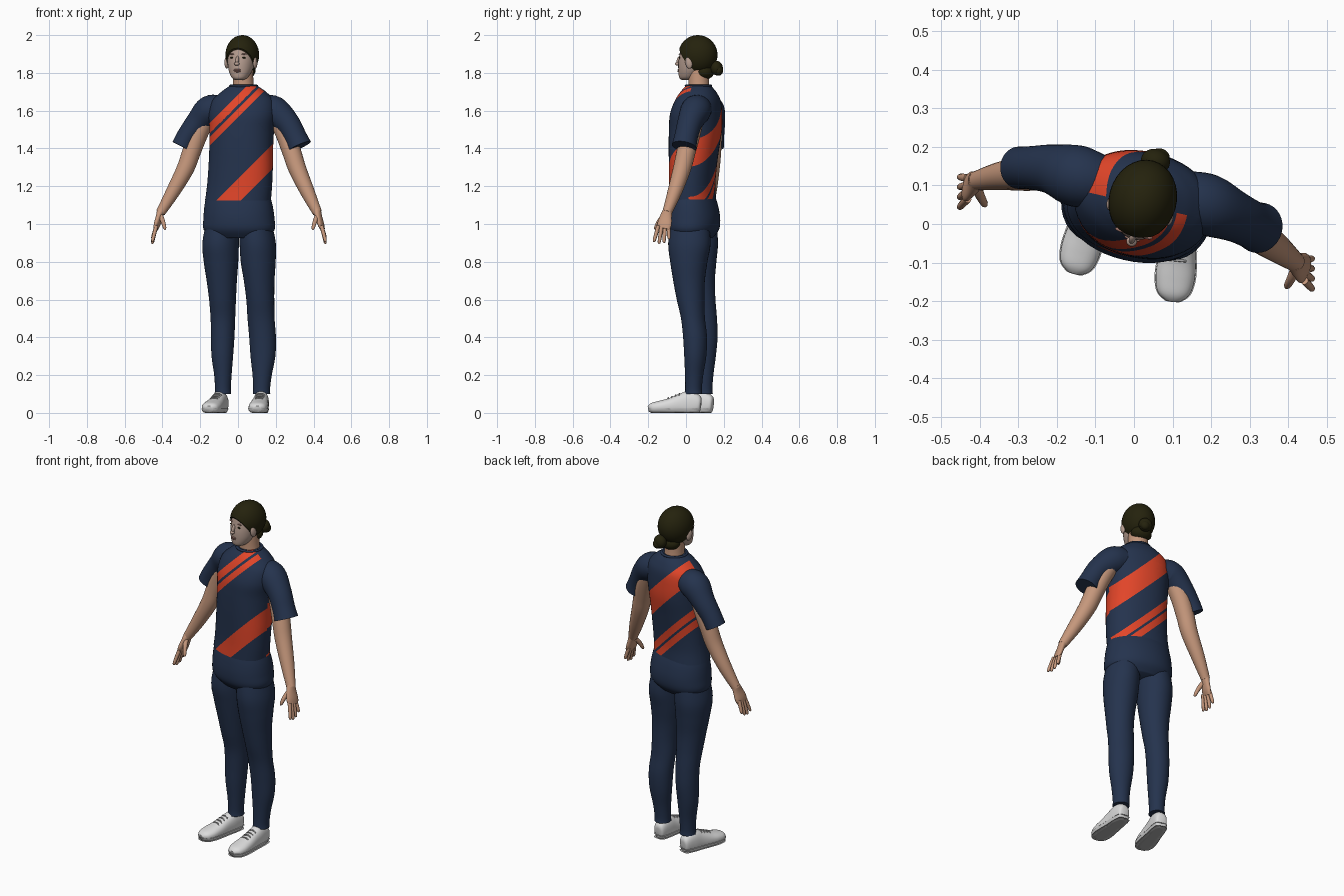
import bpy, bmesh, math
from mathutils import Vector, Matrix

if bpy.data.objects.get("Cube"):
    bpy.data.objects.remove(bpy.data.objects["Cube"])


def material(name, r, g, b):
    m = bpy.data.materials.new(name)
    m.use_nodes = True
    m.diffuse_color = (r, g, b, 1)
    m.node_tree.nodes["Principled BSDF"].inputs["Base Color"].default_value = (r, g, b, 1)
    return m


NAVY = material("navy cloth", .018, .033, .075)
RED = material("orange red stripe", .76, .06, .022)
SKIN = material("warm skin", .56, .31, .2)
FACE = material("pale face skin", .47, .34, .28)
HAIR = material("dark olive hair", .018, .016, .004)
WHITE = material("white shoe", .72, .72, .72)
GREY = material("grey sole and laces", .42, .42, .42)
LIPS = material("muted lips", .33, .17, .14)

YAW = math.radians(-13)
BACK = Vector((-math.sin(YAW), math.cos(YAW), 0))
UP = Vector((0, 0, 1))


def finish(name, bm, mats):
    bmesh.ops.recalc_face_normals(bm, faces=bm.faces)
    mesh = bpy.data.meshes.new(name)
    bm.to_mesh(mesh)
    bm.free()
    ob = bpy.data.objects.new(name, mesh)
    bpy.context.collection.objects.link(ob)
    for m in mats:
        mesh.materials.append(m)
    bpy.ops.object.select_all(action='DESELECT')
    ob.select_set(True)
    bpy.context.view_layer.objects.active = ob
    bpy.ops.object.shade_smooth_by_angle(angle=math.radians(50))
    return ob


def smooth_rows(rows, steps):
    """Run a smooth curve through the rows."""
    rows = [Vector(r) for r in rows]
    out = []
    for i in range(len(rows) - 1):
        p0, p1, p2, p3 = rows[max(i - 1, 0)], rows[i], rows[i + 1], rows[min(i + 2, len(rows) - 1)]
        for k in range(steps):
            t = k / steps
            out.append(p1 + (p2 - p0) * (t / 2) + (p0 * 2 - p1 * 5 + p2 * 4 - p3) * (t * t / 2)
                       + (p1 * 3 - p0 - p2 * 3 + p3) * (t ** 3 / 2))
    return out + [rows[-1]]


def loft(rows, ref=BACK, level=False, sides=32, steps=5, square=1.0):
    """Skin ellipses (x, y, z, half width, half depth) along a path."""
    rows = smooth_rows(rows, steps)
    bm = bmesh.new()
    rings = []
    for i, r in enumerate(rows):
        n = UP
        if not level:
            n = (rows[min(i + 1, len(rows) - 1)] - rows[max(i - 1, 0)])
            n = Vector(n[:3]).normalized()
        v = (ref - n * ref.dot(n)).normalized()
        u = v.cross(n)
        ring = []
        for k in range(sides):
            c, s = (math.cos(math.tau * k / sides), math.sin(math.tau * k / sides))
            c, s = (math.copysign(abs(q) ** square, q) for q in (c, s))
            ring.append(bm.verts.new(Vector(r[:3]) + u * (max(r[3], .001) * c) + v * (max(r[4], .001) * s)))
        rings.append(ring)
    for a, b in zip(rings, rings[1:]):
        for k in range(sides):
            j = (k + 1) % sides
            bm.faces.new((a[k], a[j], b[j], b[k]))
    bm.faces.new(rings[0])
    bm.faces.new(rings[-1])
    return bm


def tube(name, points, mat, sides=16, **kw):
    return finish(name, loft([(*p, p[-1]) for p in points], sides=sides, **kw), [mat])


def ellipsoid(radii, place):
    bm = bmesh.new()
    bmesh.ops.create_uvsphere(bm, u_segments=32, v_segments=20, radius=1)
    bmesh.ops.transform(bm, matrix=place @ Matrix.Diagonal((*radii, 1)), verts=bm.verts)
    return bm


# Shirt, with diagonal stripes winding round the body
shirt = loft([(0, .035, 1.125, .176, .12), (.008, .033, 1.2, .174, .117), (.014, .036, 1.3, .172, .122),
              (.017, .042, 1.4, .17, .13), (.02, .05, 1.5, .172, .137), (.024, .053, 1.58, .18, .134),
              (.028, .062, 1.65, .168, .118), (.03, .065, 1.695, .125, .095),
              (.03, .066, 1.722, .088, .074), (.03, .066, 1.735, .066, .062)], level=True, sides=48, square=.92)
FRONT_BANDS = [(1.11, 1.24), (1.565, 1.61), (1.63, 1.685)]
BACK_BANDS = [(1.2, 1.25), (1.268, 1.32), (1.49, 1.64)]
middle = Vector((.02, .05, 0))


def cut(co, no):
    bmesh.ops.bisect_plane(shirt, geom=shirt.verts[:] + shirt.edges[:] + shirt.faces[:],
                           plane_co=co, plane_no=no, dist=1e-5)


cut(middle, BACK)
for bands, lean in ((FRONT_BANDS, -1), (BACK_BANDS, 1)):
    for edge in sum(bands, ()):
        cut((0, 0, edge), (lean, 0, 1))
for f in shirt.faces:
    c = f.calc_center_median()
    behind = (c - middle).dot(BACK) > 0
    t = c.z + c.x if behind else c.z - c.x
    f.material_index = int(any(lo < t < hi for lo, hi in (BACK_BANDS if behind else FRONT_BANDS)))
finish("shirt", shirt, [NAVY, RED])
tube("collar", [(.03 + .07 * math.cos(a), .066 + .066 * math.sin(a), 1.731, .007)
                for a in (math.tau * k / 16 for k in range(17))], NAVY, ref=UP, sides=8, steps=2)

# Trousers
finish("trouser_hips", loft([(0, .035, 1.16, .168, .11), (.003, .038, 1.1, .182, .127),
                             (.005, .04, 1.03, .19, .137), (.006, .04, .97, .19, .13),
                             (.006, .04, .925, .15, .095)], level=True, sides=48, square=.95), [NAVY])
legs = {
    "left": [(.09, .02, 1.02, .085, .1), (.104, .018, .9, .095, .113), (.107, .015, .8, .092, .099),
             (.112, .016, .7, .081, .084), (.118, .024, .6, .074, .073), (.122, .037, .5, .072, .063),
             (.13, .048, .4, .071, .063), (.132, .049, .3, .066, .058), (.128, .043, .2, .051, .048),
             (.125, .04, .13, .045, .044), (.125, .04, .1, .046, .046)],
    "right": [(-.08, .06, 1.02, .085, .1), (-.092, .06, .9, .096, .11), (-.09, .064, .8, .091, .097),
              (-.086, .07, .7, .08, .083), (-.082, .082, .6, .071, .074), (-.08, .098, .5, .065, .066),
              (-.081, .103, .4, .062, .064), (-.083, .1, .3, .057, .058), (-.08, .097, .2, .046, .048),
              (-.08, .096, .13, .042, .044), (-.08, .096, .1, .044, .046)]}
for side, rows in legs.items():
    finish(side + "_trouser_leg", loft(rows, level=True), [NAVY])


# Shoes
def shoe(side, heel, angle):
    turn = Matrix.Translation(heel) @ Matrix.Rotation(math.radians(angle), 4, 'Z')
    profile = [(0, .045, .015, .02), (.01, .046, .032, .045), (.06, .05, .04, .066), (.11, .045, .043, .055),
               (.17, .035, .049, .042), (.22, .03, .051, .034), (.26, .026, .042, .027), (.28, .022, .02, .015)]

    def part(name, grow, low, high, mat):
        bm = loft([(*(turn @ Vector((0, -s, z))), a + grow, b + grow) for s, z, a, b in profile],
                  ref=UP, square=.85)
        for v in bm.verts:
            v.co.z = min(max(v.co.z, low), high)
        finish(side + name, bm, [mat])

    part("_shoe_upper", 0, .004, 1, WHITE)
    part("_shoe_foxing", .003, .003, .024, WHITE)
    part("_shoe_sole", .002, 0, .004, GREY)
    for k in range(4):
        s, z = .115 + .02 * k, .101 - .0075 * k
        arc = [(-.024, -.009), (-.012, 0), (.012, 0), (.024, -.009)]
        tube(f"{side}_lace_{k + 1}", [(*(turn @ Vector((x, -s, z + dz))), .0035) for x, dz in arc],
             GREY, ref=UP, sides=8, steps=3)


shoe("left", (.13, .08, 0), -6)
shoe("right", (-.078, .143, 0), -16)

# Sleeves and arms
tube("left_sleeve", [(.13, .07, 1.61, .07), (.19, .05, 1.598, .08), (.26, .02, 1.535, .066),
                     (.302, 0, 1.46, .062), (.325, -.01, 1.41, .066)], NAVY, sides=32)
tube("right_sleeve", [(-.09, .11, 1.61, .07), (-.15, .125, 1.6, .08), (-.21, .142, 1.54, .065),
                      (-.268, .146, 1.465, .056), (-.298, .146, 1.41, .055)], NAVY, sides=32)
arms = {
    "left": [(.2, .05, 1.58, .05), (.25, .025, 1.48, .052), (.285, 0, 1.38, .05), (.315, -.022, 1.29, .047),
             (.368, -.06, 1.17, .038), (.42, -.1, 1.06, .025)],
    "right": [(-.16, .13, 1.58, .05), (-.21, .138, 1.48, .052), (-.247, .137, 1.38, .049),
              (-.28, .132, 1.29, .046), (-.345, .125, 1.17, .037), (-.41, .112, 1.06, .025)]}

for side, points in arms.items():
    s = 1 if side == "left" else -1
    tube(side + "_arm", points, SKIN, sides=24)
    wrist = Vector(points[-1][:3])

    def at(x, y, z):
        return wrist + Vector((s * x, y, z))

    # Hand: flat palm, four fingers and a thumb
    palm = [(*at(-.004, .003, .015), .023, .024), (*at(.006, -.006, -.02), .018, .032),
            (*at(.018, -.014, -.06), .016, .039), (*at(.026, -.02, -.085), .011, .035)]
    finish(side + "_palm", loft(palm, sides=20), [SKIN])
    for k, reach in enumerate((.075, .085, .08, .06)):
        y = -.047 + .018 * k
        tube(f"{side}_finger_{k + 1}",
             [(*at(.022, y, -.07), .0105), (*at(.034, y * 1.25, -.08 - reach * .45), .01),
              (*at(.042, y * 1.45, -.08 - reach * .9), .008), (*at(.042, y * 1.47, -.08 - reach), .003)],
             SKIN, sides=10, steps=3)
    tube(side + "_thumb", [(*at(0, -.015, -.015), .014), (*at(-.012, -.042, -.045), .012),
                           (*at(-.022, -.06, -.08), .009), (*at(-.024, -.064, -.09), .003)],
         SKIN, sides=10, steps=3)

# Neck and head
finish("neck", loft([(.03, .07, 1.69, .062, .06), (.028, .068, 1.74, .055, .055),
                     (.025, .066, 1.82, .054, .056)], level=True), [SKIN])
HEAD = Matrix.Translation((.022, .06, 0)) @ Matrix.Rotation(math.radians(-15), 4, 'Z')
head_back = HEAD.to_3x3() @ Vector((0, 1, 0))
face_rows = [(1.762, -.062, .02, .022), (1.775, -.052, .042, .046), (1.81, -.036, .061, .066),
             (1.85, -.02, .071, .082), (1.89, -.006, .076, .09), (1.93, 0, .074, .088),
             (1.96, 0, .06, .07), (1.985, 0, .035, .04)]
finish("head", loft([(*(HEAD @ Vector((0, y, z))), a, b) for z, y, a, b in face_rows],
                    ref=head_back, level=True), [FACE])


def feature(name, x, y, z, radii, mat, tilt=0):
    place = HEAD @ Matrix.Translation((x, y, z)) @ Matrix.Rotation(tilt, 4, 'X')
    return finish(name, ellipsoid(radii, place), [mat])


feature("nose_bridge", 0, -.1, 1.866, (.009, .013, .026), FACE, -.35)
feature("nose_tip", 0, -.109, 1.848, (.014, .013, .01), FACE)
feature("upper_lip", 0, -.101, 1.816, (.021, .006, .005), LIPS)
feature("lower_lip", 0, -.1, 1.808, (.018, .007, .005), LIPS)
feature("chin", 0, -.083, 1.782, (.024, .016, .016), FACE)
for side, s in (("left", 1), ("right", -1)):
    feature(side + "_eye", s * .032, -.089, 1.88, (.012, .004, .004), HAIR)
    feature(side + "_brow", s * .033, -.087, 1.899, (.017, .006, .003), LIPS)
    feature(side + "_ear", s * .078, -.026, 1.853, (.011, .019, .031), FACE, .2)

# Hair cap cut along the hairline, and the bun
hair = ellipsoid((.088, .105, .105), Matrix.Translation((0, .003, 1.895)))
bmesh.ops.bisect_plane(hair, geom=hair.verts[:] + hair.edges[:] + hair.faces[:],
                       plane_co=(0, -.1, 1.938), plane_no=(0, -.16, -.11), clear_outer=True)
bmesh.ops.holes_fill(hair, edges=[e for e in hair.edges if e.is_boundary])
bmesh.ops.transform(hair, matrix=HEAD, verts=hair.verts)
finish("hair_cap", hair, [HAIR])
feature("nape_hair", 0, .04, 1.805, (.058, .05, .04), HAIR)
feature("hair_bun", .006, .108, 1.825, (.038, .032, .038), HAIR)
feature("hair_bun_coil", .014, .122, 1.812, (.026, .022, .026), HAIR)
